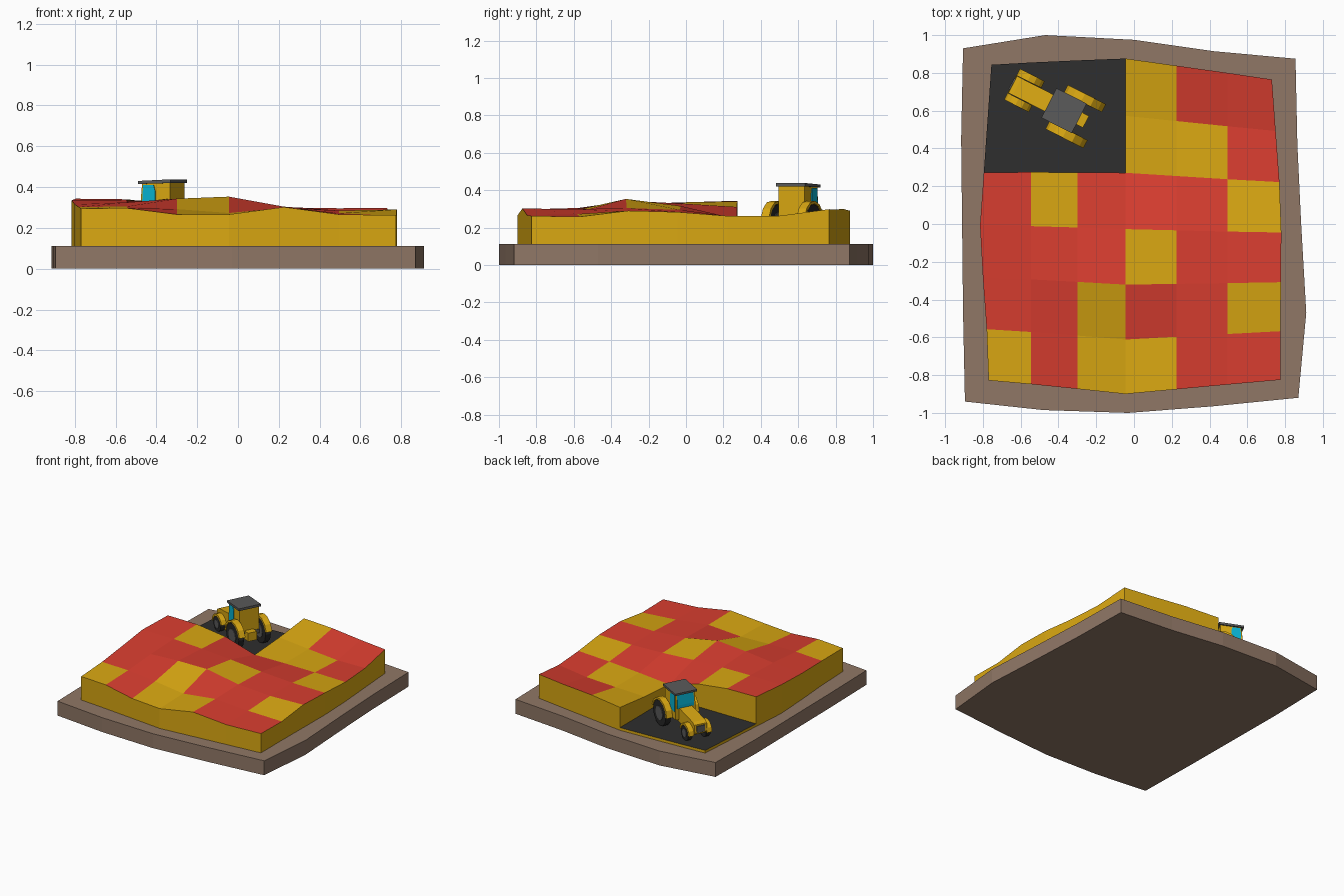
import bpy, bmesh, math
from mathutils import Matrix, Vector

if "Cube" in bpy.data.objects:
    bpy.data.objects.remove(bpy.data.objects["Cube"])


def mat(name, r, g, b):
    m = bpy.data.materials.new(name)
    lin = [(c / 255 / 12.92) if c < 10 else ((c / 255 + 0.055) / 1.055) ** 2.4 for c in (r, g, b)]
    m.diffuse_color = (*lin, 1)
    m.use_nodes = True
    m.node_tree.nodes["Principled BSDF"].inputs["Base Color"].default_value = m.diffuse_color
    return m


YELLOW = mat("golden yellow", 218, 168, 18)
RED = mat("poppy red", 218, 62, 48)
BROWN = mat("earth brown", 144, 119, 102)
SOIL = mat("dark soil", 46, 46, 46)
GREY = mat("roof grey", 90, 90, 90)
TYRE = mat("tyre black", 40, 40, 40)
GLASS = mat("cyan glass", 8, 178, 210)


def finish(bm, name, mats, M=Matrix()):
    bmesh.ops.recalc_face_normals(bm, faces=bm.faces[:])
    bm.transform(M)
    me = bpy.data.meshes.new(name)
    bm.to_mesh(me)
    bm.free()
    for m in mats:
        me.materials.append(m)
    ob = bpy.data.objects.new(name, me)
    bpy.context.collection.objects.link(ob)
    return ob


def prism(name, pts, axis, lo, hi, m, M=Matrix()):
    """Extrude a profile: axis 'z' takes (x, y) points, axis 'y' takes (x, z) points."""
    bm = bmesh.new()
    place = (lambda a, b, t: (a, b, t)) if axis == 'z' else (lambda a, b, t: (a, t, b))
    rings = [[bm.verts.new(place(a, b, t)) for a, b in pts] for t in (lo, hi)]
    n = len(pts)
    for k in range(n):
        bm.faces.new((rings[0][k], rings[0][(k + 1) % n], rings[1][(k + 1) % n], rings[1][k]))
    for r in rings:
        bm.faces.new(r)
    return finish(bm, name, [m], M)


def box(name, x, y, z, m, M=Matrix()):
    return prism(name, [(x[0], y[0]), (x[1], y[0]), (x[1], y[1]), (x[0], y[1])], 'z', z[0], z[1], m, M)


# Base slab
prism("base", [(-.905, .93), (-.47, 1), (0, .975), (.42, .915), (.855, .875), (.865, .42), (.885, 0),
               (.912, -.47), (.87, -.92), (.42, -.965), (-.03, -1), (-.48, -.985), (-.895, -.94),
               (-.905, -.47), (-.915, .45)], 'z', 0, .112, BROWN)

# Field grid: column positions, wavy outline, heights and the patch pattern (rows run front to back)
COLS = [0, -.545, -.3, -.045, .225, .495, 0]
LEFT = [-.77, -.78, -.8, -.815, -.795, -.775, -.755]
RIGHT = [.775, .775, .778, .78, .77, .75, .73]
FRONT = [-.828, -.848, -.873, -.9, -.875, -.85, -.825]
BACK = [.843, .855, .866, .876, .838, .8, .765]
HEIGHT = [[.295, .297, .266, .266, .302, .266, .262],
          [.302, .305, .292, .273, .298, .272, .258],
          [.315, .325, .343, .353, .304, .285, .29],
          [.335, .335, .328, .315, .295, .283, .283],
          [.343, .34, .31, .238, .25, .258, .262],
          [0, 0, 0, .258, .25, .245, .262],
          [0, 0, 0, .29, .3, .296, .298]]
PATTERN = ["YRYYRR", "RRYRRY", "RRRYRR", "RYRRRY", "SSSYYR", "SSSYRR"]


def grid_xy(i, j):
    t = j / 6
    x = LEFT[j] if i == 0 else RIGHT[j] if i == 6 else COLS[i]
    return x, FRONT[i] * (1 - t) + BACK[i] * t - .015 * math.sin(math.pi * t)


def field(name, keep, height, mats):
    """Top tiles for the kept cells, with walls dropped from the border."""
    bm = bmesh.new()
    verts = {}

    def v(i, j):
        if (i, j) not in verts:
            verts[i, j] = bm.verts.new((*grid_xy(i, j), height(i, j)))
        return verts[i, j]
    for j, row in enumerate(PATTERN):
        for i, c in enumerate(row):
            if c in keep:
                f = bm.faces.new((v(i, j), v(i + 1, j), v(i + 1, j + 1), v(i, j + 1)))
                f.material_index = keep.index(c)
    edges = [e for e in bm.edges if e.is_boundary]
    res = bmesh.ops.extrude_edge_only(bm, edges=edges)["geom"]
    for g in res:
        if isinstance(g, bmesh.types.BMVert):
            g.co.z = .1
        elif isinstance(g, bmesh.types.BMFace):
            g.material_index = len(mats) - 1 if keep == "S" else 0
    low = [e for e in bm.edges if e.is_boundary]
    bmesh.ops.contextual_create(bm, geom=low)
    return finish(bm, name, mats)


field("crop_field", "YR", lambda i, j: HEIGHT[j][i], [YELLOW, RED])
field("soil_patch", "S", lambda i, j: .133, [SOIL, YELLOW])

# Tractor, built pointing along +x, then turned onto the soil
T = Matrix.Translation((-.37, .60, .133)) @ Matrix.Rotation(math.radians(153), 4, 'Z')

box("chassis", (-.13, .27), (-.035, .035), (.055, .12), YELLOW, T)
prism("hood", [(.06, .07), (.30, .06), (.31, .075), (.305, .135), (.28, .15), (.06, .18)],
      'y', -.05, .05, YELLOW, T)
box("grille", (.304, .314), (-.032, .032), (.075, .125), GREY, T)
prism("cab", [(-.08, .09), (.08, .09), (.08, .2), (.072, .288), (-.08, .288)], 'y', -.078, .078, YELLOW, T)
prism("cab_roof", [(-.09, .287), (.09, .282), (.09, .297), (-.09, .305)], 'y', -.088, .088, GREY, T)

# Windows as thin plates
prism("windshield", [(.078, .175), (.084, .175), (.084, .2), (.077, .28), (.07, .28)],
      'y', -.066, .066, GLASS, T)
for side, s in (("left", 1), ("right", -1)):
    prism("side_window_" + side, [(0, .15), (.07, .15), (.07, .2), (.065, .278), (.008, .278), (0, .25)],
          'y', s * .076, s * .082, GLASS, T)


def wheel(name, x, y, r, w, side):
    """Tyre, hub and arched fender."""
    for part, rad, wid, m in (("tyre", r, w, TYRE), ("hub", r * .55, w + .008, GREY)):
        bm = bmesh.new()
        bmesh.ops.create_cone(bm, cap_ends=True, segments=12, radius1=rad, radius2=rad, depth=wid,
                              matrix=Matrix.Translation((x, y, r)) @ Matrix.Rotation(math.pi / 2, 4, 'X'))
        finish(bm, f"{name}_{part}_{side}", [m], T)
    ang = [math.radians(a) for a in range(0, 196, 28)]
    arc = [(x + (r + .018) * math.cos(a), r + (r + .018) * math.sin(a)) for a in ang]
    arc += [(x + (r + .003) * math.cos(a), r + (r + .003) * math.sin(a)) for a in reversed(ang)]
    prism(f"{name}_fender_{side}", arc, 'y', y - w / 2 - .003, y + w / 2 + .003, YELLOW, T)


for side, s in (("left", 1), ("right", -1)):
    wheel("rear", -.07, s * .107, .096, .042, side)
    wheel("front", .235, s * .072, .056, .034, side)

# Axles
box("rear_axle", (-.085, -.055), (-.1, .1), (.08, .11), GREY, T)
box("front_axle", (.225, .245), (-.07, .07), (.045, .065), GREY, T)
